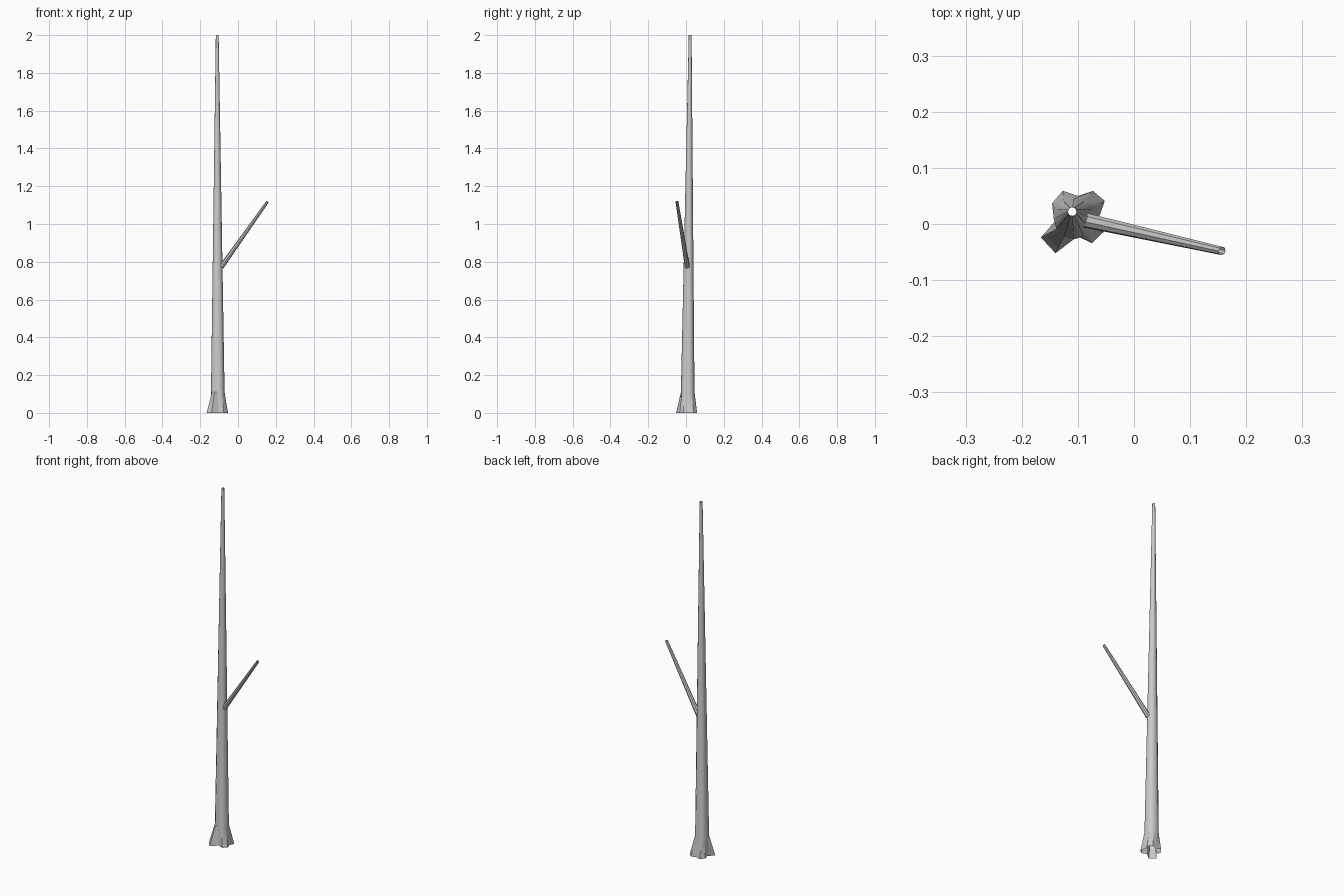
import bpy, bmesh, math
from mathutils import Vector

if "Cube" in bpy.data.objects:
    bpy.data.objects.remove(bpy.data.objects["Cube"])


def ring(center, radius, sides, axis=Vector((0, 0, 1))):
    """Points of a circle around center, facing along axis."""
    turn = Vector((0, 0, 1)).rotation_difference(axis)
    steps = [2 * math.pi * i / sides for i in range(sides)]
    return [Vector(center) + turn @ Vector((radius * math.cos(a), radius * math.sin(a), 0))
            for a in steps]


def loft(name, rings):
    """Open tube through a list of equal-sized rings."""
    bm = bmesh.new()
    loops = [[bm.verts.new(p) for p in r] for r in rings]
    for low, high in zip(loops, loops[1:]):
        for i in range(len(low)):
            j = (i + 1) % len(low)
            bm.faces.new((low[i], low[j], high[j], high[i]))
    mesh = bpy.data.meshes.new(name)
    bm.to_mesh(mesh)
    bm.free()
    obj = bpy.data.objects.new(name, mesh)
    bpy.context.collection.objects.link(obj)
    bpy.ops.object.select_all(action='DESELECT')
    obj.select_set(True)
    bpy.context.view_layer.objects.active = obj
    bpy.ops.object.shade_smooth_by_angle(angle=math.radians(35))
    return obj


# Trunk: flared foot with four roots, then a long straight taper, open at both ends
foot = [(-0.062, 0.013), (-0.052, 0.041), (-0.073, 0.059), (-0.100, 0.050),
        (-0.127, 0.059), (-0.146, 0.037), (-0.138, 0.008), (-0.166, -0.024),
        (-0.140, -0.052), (-0.103, -0.021), (-0.075, -0.034), (-0.054, -0.014)]
loft("trunk", [
    [Vector((x, y, 0)) for x, y in foot],
    ring((-0.107, 0.009, 0.11), 0.036, 12),
    ring((-0.110, 0.022, 2.0), 0.0075, 12),
])

# Side branch: thin tapered tube rising from the trunk
start, tip = Vector((-0.088, 0.007, 0.773)), Vector((0.157, -0.048, 1.119))
axis = (tip - start).normalized()
loft("branch", [ring(start, 0.0135, 8, axis), ring(tip, 0.0075, 8, axis)])
